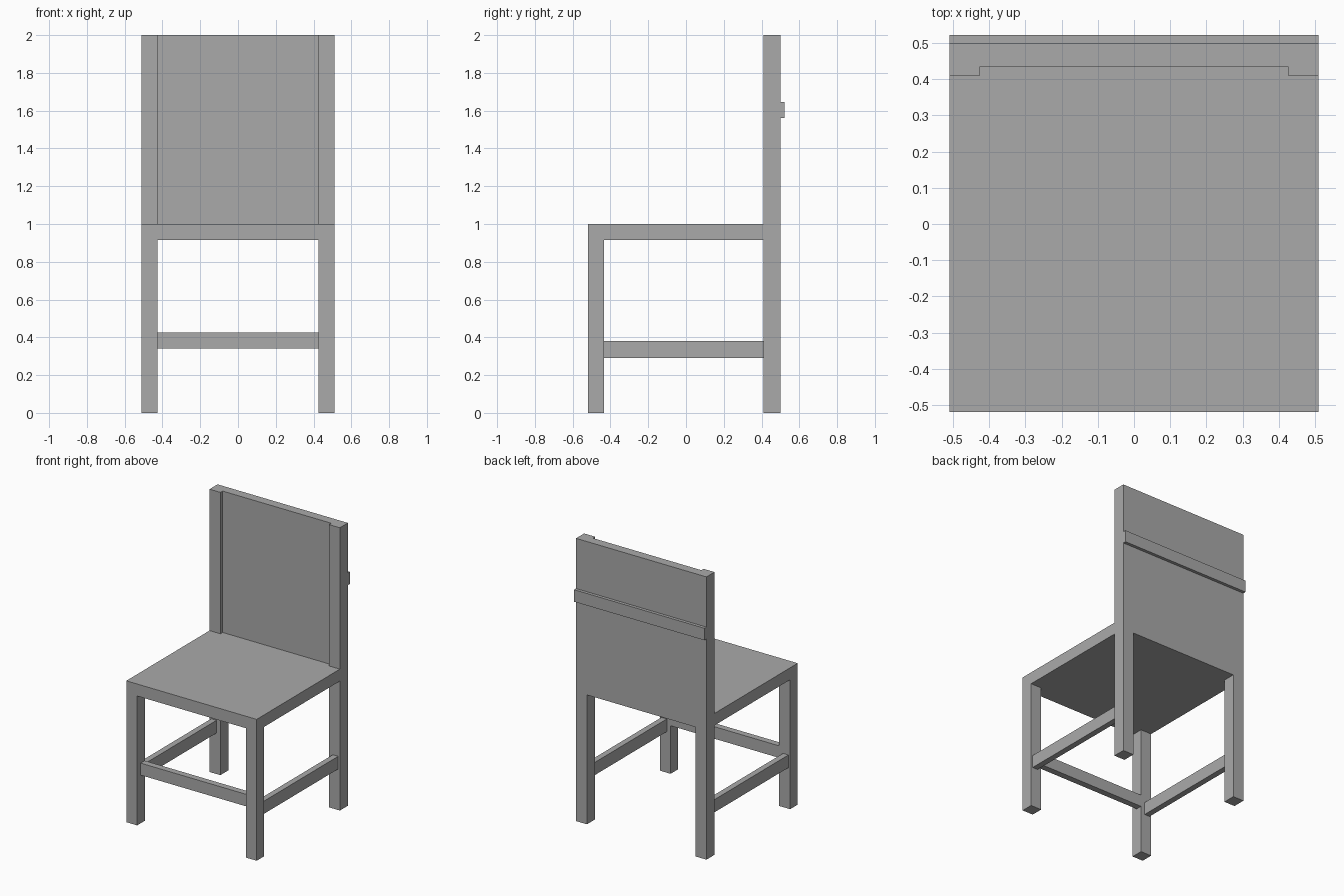
import bpy
import bmesh

default = bpy.data.objects.get("Cube")
if default:
    bpy.data.objects.remove(default, do_unlink=True)

# Single flat colour
grey = bpy.data.materials.new("plain_grey")
grey.use_nodes = True
COLOUR = (0.4, 0.4, 0.4, 1)
grey.diffuse_color = COLOUR
grey.node_tree.nodes["Principled BSDF"].inputs["Base Color"].default_value = COLOUR


def prism(name, outline, bottom, top):
    """Extrude a plan outline from bottom to top."""
    bm = bmesh.new()
    face = bm.faces.new([bm.verts.new((x, y, bottom)) for x, y in outline])
    raised = bmesh.ops.extrude_face_region(bm, geom=[face])["geom"]
    verts = [v for v in raised if isinstance(v, bmesh.types.BMVert)]
    bmesh.ops.translate(bm, verts=verts, vec=(0, 0, top - bottom))
    bmesh.ops.recalc_face_normals(bm, faces=bm.faces)
    mesh = bpy.data.meshes.new(name)
    bm.to_mesh(mesh)
    bm.free()
    mesh.materials.append(grey)
    obj = bpy.data.objects.new(name, mesh)
    bpy.context.collection.objects.link(obj)
    return obj


def box(name, x, y, z):
    """Box from (low, high) pairs on each axis."""
    return prism(name, [(x[0], y[0]), (x[1], y[0]), (x[1], y[1]), (x[0], y[1])], *z)


OUT, IN = 0.51, 0.425              # outer and inner faces of the legs
FRONT, FRONT_IN = -0.52, -0.435    # front leg depth
POST, PANEL, BACK = 0.41, 0.435, 0.5
SEAT_LOW, SEAT_TOP, TOP = 0.915, 1.0, 2.0

# Legs and side rails, one of each per side
for side, sign in (("left", 1), ("right", -1)):
    def span(a, b):
        return sorted((sign * a, sign * b))
    box("front_leg_" + side, span(IN, OUT), (FRONT, FRONT_IN), (0, SEAT_LOW))
    box("back_post_" + side, span(IN, OUT), (POST, BACK), (0, TOP))
    box("side_rail_" + side, span(0.455, 0.497), (FRONT_IN, POST), (0.29, 0.38))

# Seat, with a tongue that fits between the back posts
prism("seat", [(-OUT, FRONT), (OUT, FRONT), (OUT, POST), (IN, POST),
               (IN, PANEL), (-IN, PANEL), (-IN, POST), (-OUT, POST)],
      SEAT_LOW, SEAT_TOP)

# Front rail, back panel and the batten across its rear
box("front_rail", (-IN, IN), (-0.48, FRONT_IN), (0.34, 0.425))
box("back_panel", (-IN, IN), (PANEL, BACK), (SEAT_LOW, TOP))
box("back_batten", (-OUT, OUT), (BACK, 0.522), (1.56, 1.645))
